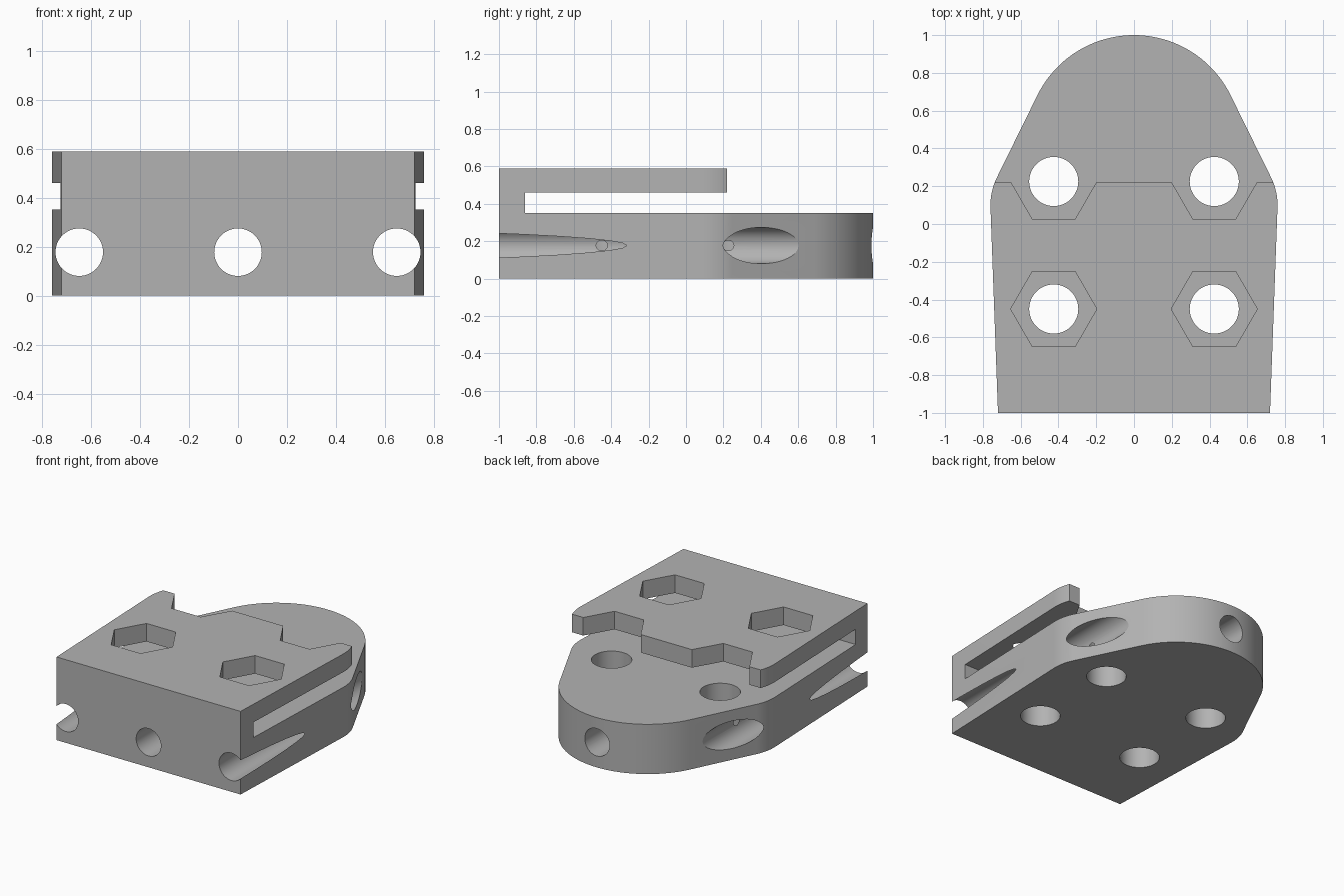
import bpy, bmesh, math
from math import sin, cos, radians
from mathutils import Matrix

default = bpy.data.objects.get("Cube")
if default:
    bpy.data.objects.remove(default, do_unlink=True)

GREY = (0.45, 0.45, 0.45, 1)
mat = bpy.data.materials.new("plain grey")
mat.use_nodes = True
mat.diffuse_color = GREY
mat.node_tree.nodes["Principled BSDF"].inputs["Base Color"].default_value = GREY

HEIGHT, BASE_TOP, PLATE_BOTTOM = 0.588, 0.352, 0.46
PLATE_END = 0.22


def new_object(name, bm):
    bmesh.ops.recalc_face_normals(bm, faces=bm.faces)
    mesh = bpy.data.meshes.new(name)
    bm.to_mesh(mesh)
    bm.free()
    obj = bpy.data.objects.new(name, mesh)
    bpy.context.collection.objects.link(obj)
    mesh.materials.append(mat)
    return obj


def prism(name, outline, z0, z1):
    bm = bmesh.new()
    face = bm.faces.new([bm.verts.new((x, y, z0)) for x, y in outline])
    top = bmesh.ops.extrude_face_region(bm, geom=[face])["geom"]
    bmesh.ops.translate(bm, vec=(0, 0, z1 - z0),
                        verts=[v for v in top if isinstance(v, bmesh.types.BMVert)])
    return new_object(name, bm)


def drill(name, centre, radius, length, sides, along_y=False):
    bm = bmesh.new()
    turn = Matrix.Rotation(math.pi / 2, 4, "X") if along_y else Matrix()
    # hexagons have corners on the x axis
    spin = Matrix.Rotation(math.pi / 2, 4, "Z")
    bmesh.ops.create_cone(bm, cap_ends=True, segments=sides, radius1=radius,
                          radius2=radius, depth=length,
                          matrix=Matrix.Translation(centre) @ turn @ spin)
    return new_object(name, bm)


def cut(target, cutter):
    cutter.hide_render = True
    mod = target.modifiers.new("cut", "BOOLEAN")
    mod.operation, mod.solver, mod.object = "DIFFERENCE", "EXACT", cutter
    bpy.context.view_layer.objects.active = target
    bpy.ops.object.modifier_apply(modifier=mod.name)
    bpy.data.objects.remove(cutter, do_unlink=True)


def arc(cx, cy, r, start, end, steps):
    angles = [radians(start + (end - start) * i / steps) for i in range(steps + 1)]
    return [(cx + r * cos(a), cy + r * sin(a)) for a in angles]


# Block outline: slightly flared sides, rounded shoulders, round nose at the back
half = [(0.72, -1)] + arc(0.43, 0.1, 0.33, -2.1, 26.2, 10) + arc(0, 0.43, 0.57, 26.2, 90, 24)
outline = half + [(-x, y) for x, y in reversed(half[:-1])]
block = prism("clamp_block", outline, 0, HEIGHT)

# Slot under the upper plate, and the step behind it
cut(block, prism("slot_cutter", [(-1, -0.86), (1, -0.86), (1, 2), (-1, 2)],
                 BASE_TOP, PLATE_BOTTOM))
cut(block, prism("step_cutter", [(-1, PLATE_END), (1, PLATE_END), (1, 2), (-1, 2)],
                 BASE_TOP + 0.05, HEIGHT + 0.2))

# Four bolt holes with hexagonal openings in the upper plate
for x in (-0.425, 0.425):
    for y in (-0.45, 0.225):
        cut(block, drill("bolt_cutter", (x, y, 0.15), 0.13, 0.5, 48))
        cut(block, drill("hex_cutter", (x, y, 0.6), 0.228, 0.4, 6))

# Three long holes running from front to back
for x in (-0.648, 0, 0.648):
    cut(block, drill("long_hole_cutter", (x, 0, 0.177), 0.097, 3, 48, along_y=True))

bpy.ops.object.select_all(action="DESELECT")
block.select_set(True)
bpy.context.view_layer.objects.active = block
bpy.ops.object.shade_smooth_by_angle(angle=radians(25))
